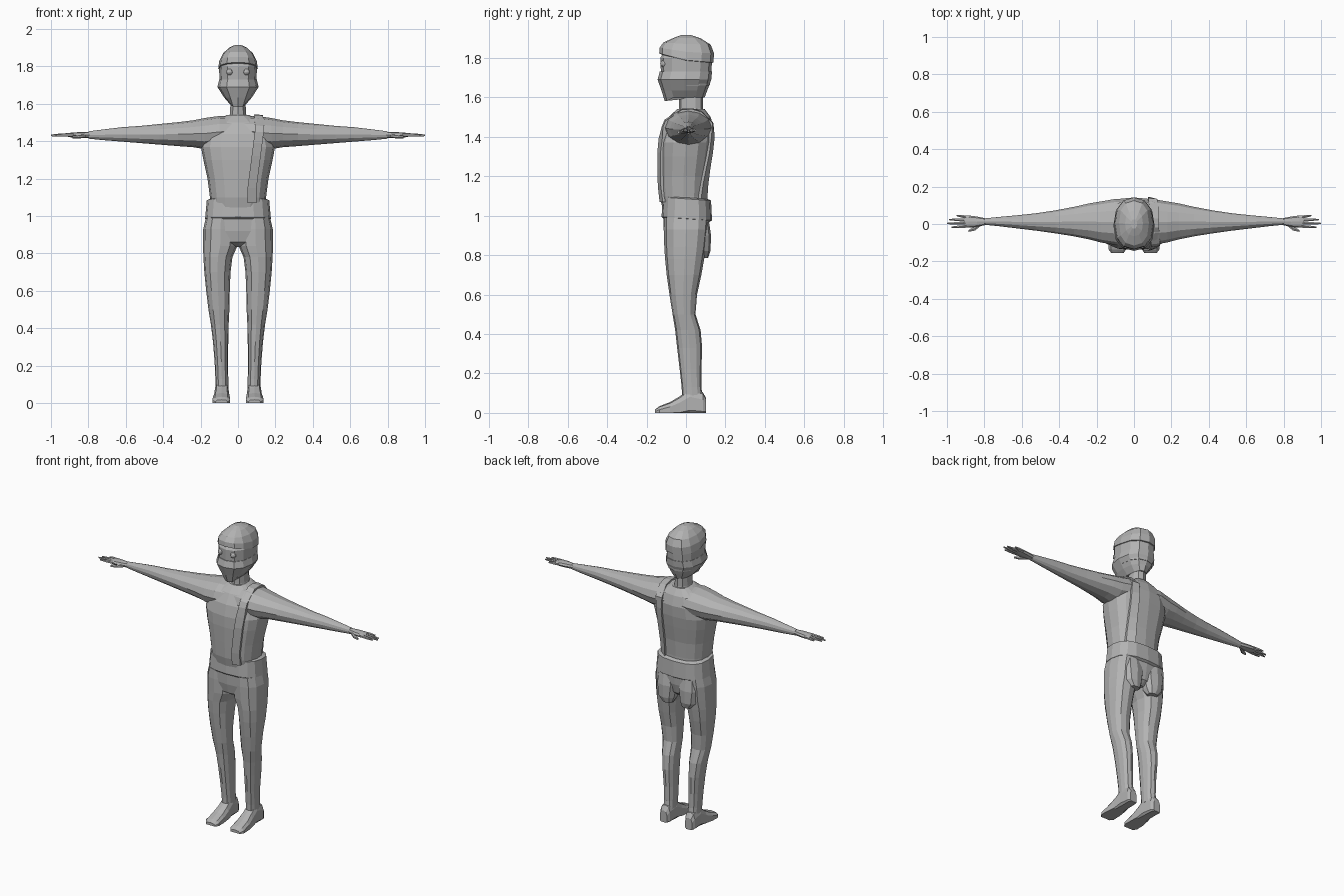
import bpy, bmesh, math
from mathutils import Vector
from mathutils.bvhtree import BVHTree

grey = bpy.data.materials.new("plain grey")
grey.diffuse_color = (0.45, 0.45, 0.45, 1)


def finish(name, bm):
    bmesh.ops.recalc_face_normals(bm, faces=bm.faces)
    me = bpy.data.meshes.new(name)
    bm.to_mesh(me)
    bm.free()
    me.materials.append(grey)
    ob = bpy.data.objects.new(name, me)
    bpy.context.collection.objects.link(ob)
    return ob


def loft(name, axis, rings, n=12, p=0.85, warp=None, flip=1):
    """Skin rings (position, u0, u1, v0, v1) along an axis; u, v are the other two axes in order."""
    bm = bmesh.new()
    u, v = [a for a in range(3) if a != axis]
    loops = []
    for pos, u0, u1, v0, v1 in rings:
        loop = []
        for k in range(n):
            a = 2 * math.pi * k / n - math.pi / 2
            c, s = math.cos(a), math.sin(a)
            co = Vector()
            co[axis] = pos
            co[u] = (u0 + u1) / 2 + (u1 - u0) / 2 * math.copysign(abs(c) ** p, c)
            co[v] = (v0 + v1) / 2 + (v1 - v0) / 2 * math.copysign(abs(s) ** p, s)
            if warp:
                co = warp(co)
            co.x *= flip
            loop.append(bm.verts.new(co))
        loops.append(loop)
    for a, b in zip(loops, loops[1:]):
        for k in range(n):
            bm.faces.new((a[k], a[(k + 1) % n], b[(k + 1) % n], b[k]))
    bm.faces.new(loops[0])
    bm.faces.new(loops[-1])
    return finish(name, bm)


def pair(name, *args, **kw):
    return [loft(side + name, *args, flip=f, **kw) for side, f in (("left_", 1), ("right_", -1))]


# Torso, belt and hips
torso = loft("torso", 2, [
    (1.04, -.145, .145, -.12, .105), (1.10, -.15, .15, -.133, .105),
    (1.20, -.163, .163, -.137, .112), (1.30, -.185, .185, -.14, .128),
    (1.37, -.198, .198, -.138, .138), (1.44, -.18, .18, -.122, .142),
    (1.50, -.135, .135, -.088, .125), (1.54, -.06, .06, -.045, .095)], n=16, p=.8)
loft("belt", 2, [(.975, -.158, .158, -.112, .118), (.985, -.176, .176, -.124, .132),
                 (1.085, -.167, .167, -.118, .127), (1.092, -.148, .148, -.11, .11)],
     n=16, p=.75, warp=lambda c: c + Vector((0, 0, -.07 * c.y)))
loft("hips", 2, [(.835, -.03, .03, -.06, .07), (.86, -.12, .12, -.10, .10),
                 (.92, -.183, .183, -.112, .115), (1.0, -.172, .172, -.115, .12)], n=16, p=.8)
pair("buttock", 2, [(.785, .035, .10, .06, .112), (.82, .02, .135, .02, .124),
                    (.90, .004, .15, .0, .127), (.98, .02, .14, .0, .115)], n=10)

# Arms run from the collarbone to the wrist
arms = pair("arm", 0, [
    (0.0, -.10, .13, 1.38, 1.532), (.10, -.112, .134, 1.365, 1.535),
    (.18, -.098, .12, 1.358, 1.524), (.24, -.082, .11, 1.368, 1.512),
    (.32, -.066, .092, 1.374, 1.502), (.42, -.05, .073, 1.382, 1.492),
    (.52, -.036, .058, 1.39, 1.482), (.62, -.024, .047, 1.398, 1.475),
    (.72, -.012, .038, 1.406, 1.463), (.80, -.004, .030, 1.414, 1.453)], n=12, p=1)

# Hands with four fingers and a thumb
pair("palm", 0, [(.78, -.002, .028, 1.418, 1.45), (.84, -.016, .04, 1.418, 1.449),
                 (.885, -.02, .046, 1.42, 1.447), (.91, -.014, .042, 1.423, 1.443)], n=8)
for name, root, tip, end in (("index", -.012, -.017, .975), ("middle", .004, .003, 1.0),
                             ("ring", .020, .024, .99), ("little", .036, .046, .95)):
    mid = (.89 + end) / 2
    pair(name + "_finger", 0, [
        (.88, root - .008, root + .008, 1.424, 1.444),
        (mid, (root + tip) / 2 - .008, (root + tip) / 2 + .008, 1.424, 1.442),
        (end, tip - .004, tip + .004, 1.427, 1.436)], n=6)
pair("thumb", 0, [(.815, -.008, .012, 1.418, 1.44), (.85, -.036, -.012, 1.415, 1.434),
                  (.885, -.043, -.031, 1.416, 1.43)], n=6)

# Legs and feet
pair("leg", 2, [
    (.08, .052, .12, -.02, .085), (.13, .052, .121, -.022, .078),
    (.22, .053, .125, -.032, .078), (.33, .052, .134, -.045, .082),
    (.42, .050, .145, -.055, .074), (.50, .046, .158, -.068, .048),
    (.60, .044, .170, -.084, .056), (.70, .040, .180, -.098, .078),
    (.78, .030, .185, -.106, .092), (.84, .003, .187, -.110, .102),
    (.93, .002, .186, -.113, .112), (.99, .01, .172, -.112, .115)], n=12, p=.85)
pair("foot", 1, [
    (.102, .065, .115, -.02, .075), (.085, .054, .124, -.03, .105),
    (.02, .050, .124, -.03, .125), (-.03, .046, .128, -.03, .085),
    (-.08, .042, .136, -.03, .055), (-.135, .040, .138, -.03, .034),
    (-.156, .055, .122, -.02, .018)], n=10, p=.7,
    warp=lambda c: Vector((c.x, c.y, max(c.z, 0))))

# Neck and face
loft("neck", 2, [(1.50, -.065, .065, -.045, .10), (1.545, -.045, .045, -.035, .085),
                 (1.65, -.04, .04, -.035, .085)], n=10)
loft("face", 2, [(1.66, -.09, .09, -.11, .12), (1.72, -.098, .098, -.127, .128),
                 (1.80, -.102, .102, -.13, .133), (1.85, -.08, .08, -.10, .11)], n=12)
for side, f in (("left", 1), ("right", -1)):
    bm = bmesh.new()
    bmesh.ops.create_uvsphere(bm, u_segments=10, v_segments=6, radius=.018)
    bmesh.ops.translate(bm, verts=bm.verts, vec=(f * .045, -.113, 1.77))
    finish(side + "_eye", bm)

# Lower-face mask: hangs lower at the chin than at the sides
loft("mask", 2, [(1.60, -.045, .045, -.108, .095), (1.635, -.075, .075, -.125, .108),
                 (1.69, -.110, .110, -.144, .128), (1.73, -.100, .100, -.133, .132)], n=12,
     warp=lambda c: c + Vector((0, 0, -.018 if c.y < -.09 and c.z < 1.61 else 0)))


# Cap: its rim peaks over the brow and dips toward the back
def rim(c):
    fade = max(0, (1.90 - c.z) / .12)
    return c + Vector((0, 0, fade * (.035 * max(0, -c.y / .13) - .012 * max(0, c.y / .13))))


loft("cap", 2, [(1.785, -.098, .098, -.125, .128), (1.788, -.106, .106, -.136, .139),
                (1.83, -.100, .100, -.134, .142), (1.87, -.080, .080, -.115, .125),
                (1.90, -.048, .048, -.065, .072), (1.915, -.016, .016, -.025, .025)],
     n=12, warp=rim)

# Shoulder strap laid over the torso surface, front to back
bm = bmesh.new()
for ob in [torso] + arms:
    bm.from_mesh(ob.data)
tree = BVHTree.FromBMesh(bm)
bm.free()
Y, Z = Vector((0, 1, 0)), Vector((0, 0, 1))
path = [((.075, 0, z), -Y) for z in (1.07, 1.15)]
path += [((.075 + .13 * (z - 1.15), 0, z), -Y) for z in (1.24, 1.32, 1.39, 1.45)]
path += [((.115, y, 1.4), (Z - Y * .8).normalized()) for y in (-.04,)]
path += [((.11, y, 1.4), Z) for y in (-.02, .03, .08)]
path += [((.10, 0, z), Y) for z in (1.47, 1.40, 1.32, 1.24, 1.16, 1.07)]
bm = bmesh.new()
sections = []
for at, out in path:
    low, high = [], []
    for dx in (-.024, .024):
        origin = Vector(at) + Vector((dx, 0, 0)) + out
        hit = tree.ray_cast(origin, -out)[0]
        low.append(bm.verts.new(hit - out * .01))
        high.append(bm.verts.new(hit + out * .013))
    sections.append((low[0], low[1], high[1], high[0]))
for a, b in zip(sections, sections[1:]):
    for k in range(4):
        bm.faces.new((a[k], a[(k + 1) % 4], b[(k + 1) % 4], b[k]))
bm.faces.new(sections[0])
bm.faces.new(sections[-1])
finish("shoulder_strap", bm)
